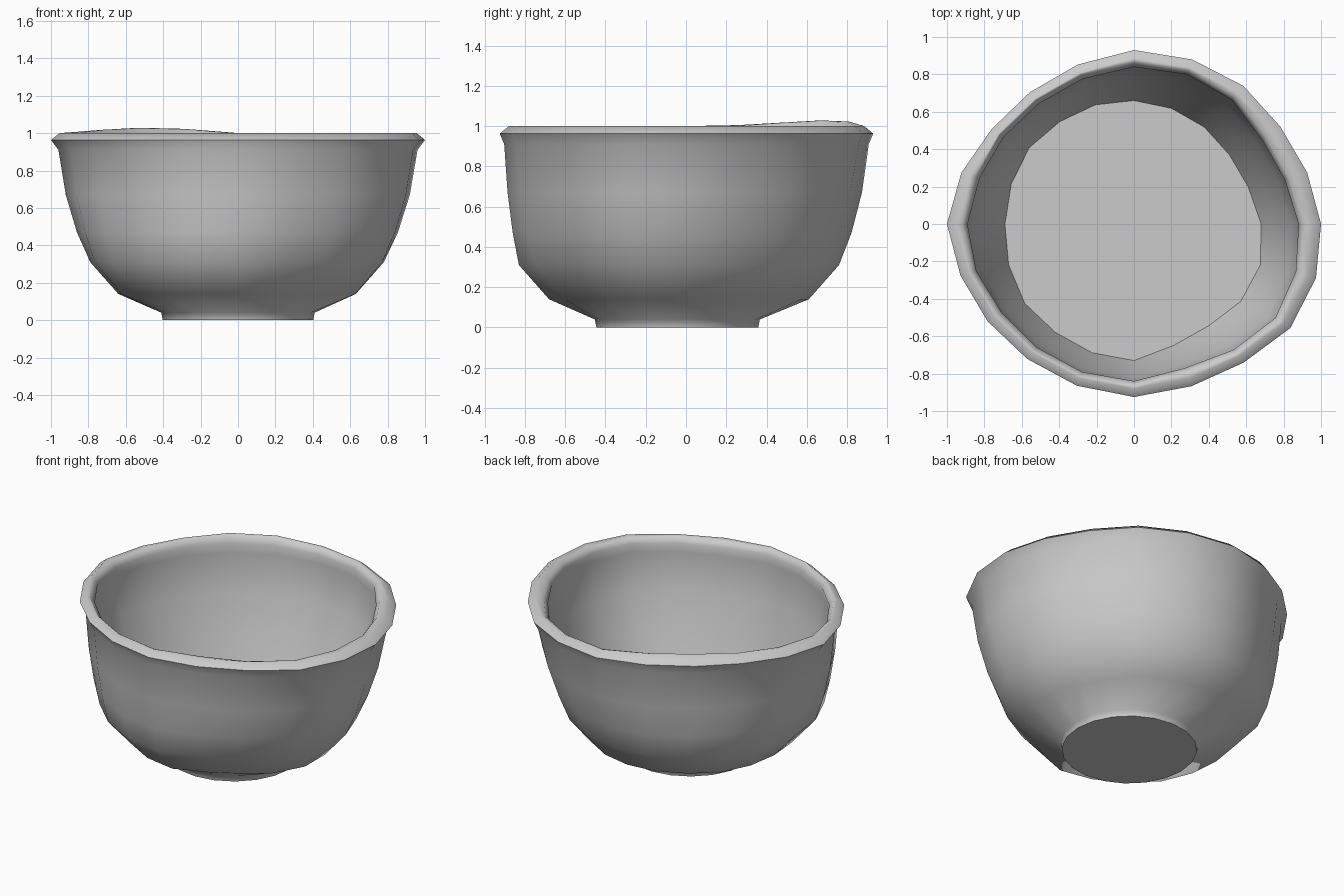
import bpy, bmesh, math

if "Cube" in bpy.data.objects:
    bpy.data.objects.remove(bpy.data.objects["Cube"])

N = 20
# Hand-thrown outlines: radius every 18 degrees, counter-clockwise from +x
RIM = [1.0, .966, .94, .942, .933, .93, .904, .898, .915, .963,
       1.0, .968, .94, .92, .917, .925, .92, .945, 1.004, 1.015]
LIP = [.88, .84, .82, .845, .848, .84, .822, .82, .838, .861,
       .89, .879, .851, .84, .838, .84, .817, .858, .907, .902]
FLOOR = [.68, .642, .63, .64, .65, .66, .67, .676, .693, .69,
         .69, .705, .722, .716, .724, .73, .683, .675, .705, .71]


def offset(radii, d):
    return [r + d for r in radii]


def mix(a, b, t):
    return [p + (q - p) * t for p, q in zip(a, b)]


def dent(radii, depth):
    # Shallow press in the wall at the back right
    return [r - depth * max(0, math.cos(2 * (math.tau * i / N - math.radians(45))))
            * (i <= N // 4) for i, r in enumerate(radii)]


belly = offset(FLOOR, .10)
neck = [r - .022 - .018 * math.cos(math.tau * i / N) ** 2 for i, r in enumerate(RIM)]

# (height, radii, y shift, share of the raised rim wave, share of angular drift)
rings = [
    (0.00, [.402] * N, -.043, 0, 0),
    (0.04, [.41] * N, -.043, 0, 0),
    (0.14, offset(FLOOR, -.05), 0, 0, 0),
    (0.31, dent(belly, .01), 0, 0, 0),
    (0.47, dent(mix(belly, neck, .42), .02), 0, 0, .4),
    (0.67, dent(mix(belly, neck, .77), .015), 0, 0, .7),
    (0.91, neck, 0, 0, 1),
    (0.963, RIM, 0, .2, 1),
    (1.00, offset(RIM, -.045), 0, 1, 1),
    (0.995, offset(LIP, .025), 0, 1, 1),
    (0.96, LIP, 0, .6, 1),
    (0.90, offset(LIP, .012), 0, .3, 1),
    (0.67, mix(FLOOR, LIP, .80), 0, 0, .7),
    (0.45, mix(FLOOR, LIP, .45), 0, 0, .4),
    (0.24, FLOOR, 0, 0, 0),
]


def wave(a):
    # Gentle rise of the rim at the back left
    d = math.degrees(a) - 120
    t = d / 60 if d > 0 else -d / 32
    return .03 * math.cos(t * math.pi / 2) ** 2 if t < 1 else 0


# Bowl: stacked rings from foot, over the rim, down to the inner floor
bm = bmesh.new()
loops = []
for z, radii, dy, w, drift in rings:
    loop = []
    for i, r in enumerate(radii):
        a = math.tau * i / N
        a -= drift * math.radians(2.5) * math.sin(2 * a)
        loop.append(bm.verts.new((r * math.cos(a), r * math.sin(a) + dy, z + w * wave(a))))
    loops.append(loop)
for lo, hi in zip(loops, loops[1:]):
    for i in range(N):
        j = (i + 1) % N
        bm.faces.new((lo[i], lo[j], hi[j], hi[i])).smooth = True

# Flat foot underside and flat inner floor, with crisp borders
for loop in (loops[0][::-1], loops[-1]):
    cap = bm.faces.new(loop)
    for e in cap.edges:
        e.smooth = False

# Crisp outer edge of the rim
for i in range(N):
    bm.edges.get((loops[7][i], loops[7][(i + 1) % N])).smooth = False

mesh = bpy.data.meshes.new("bowl")
bm.to_mesh(mesh)
bm.free()
bowl = bpy.data.objects.new("bowl", mesh)
bpy.context.collection.objects.link(bowl)
